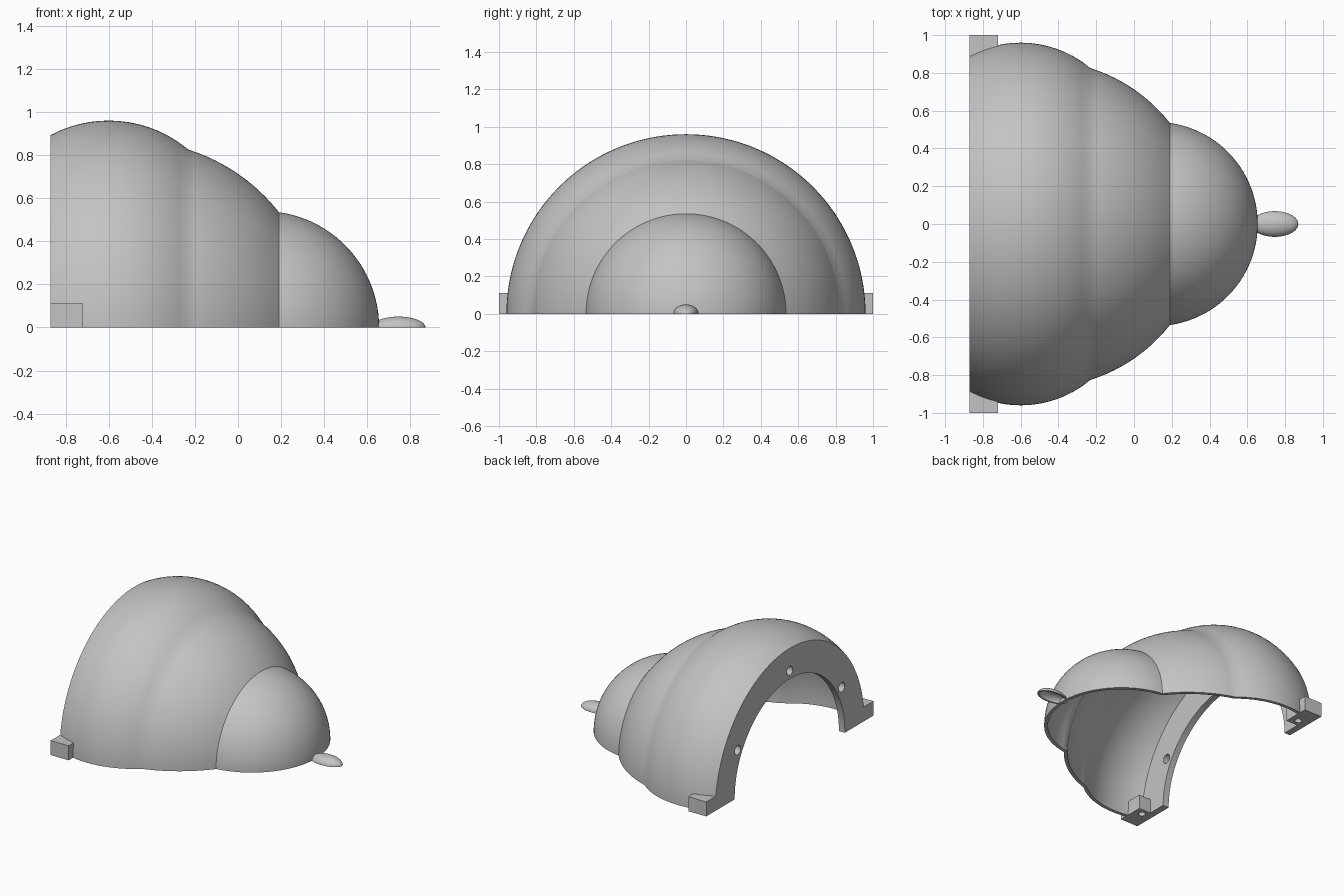
import bpy, bmesh, math
from mathutils import Vector, Matrix

cube = bpy.data.objects.get("Cube")
if cube:
    bpy.data.objects.remove(cube, do_unlink=True)

grey = bpy.data.materials.new("light_grey")
grey.use_nodes = True
COLOUR = (0.55, 0.55, 0.55, 1)
grey.diffuse_color = COLOUR
grey.node_tree.nodes["Principled BSDF"].inputs["Base Color"].default_value = COLOUR

BACK, FLANGE, WALL = -0.87, 0.05, 0.025
JOINTS = (-0.23, 0.19)


def make_object(name, bm):
    bmesh.ops.recalc_face_normals(bm, faces=bm.faces)
    mesh = bpy.data.meshes.new(name)
    bm.to_mesh(mesh)
    bm.free()
    obj = bpy.data.objects.new(name, mesh)
    bpy.context.collection.objects.link(obj)
    mesh.materials.append(grey)
    return obj


def activate(obj):
    bpy.ops.object.select_all(action="DESELECT")
    obj.select_set(True)
    bpy.context.view_layer.objects.active = obj


def half_revolve(name, profile, steps=96, flatten=1.0):
    """Sweep a closed (x, radius) outline half a turn over the x axis."""
    bm = bmesh.new()
    rings = []
    for i in range(steps + 1):
        a = math.pi * i / steps
        rings.append([bm.verts.new((x, r * math.cos(a), r * math.sin(a) * flatten))
                      for x, r in profile])
    n = len(profile)
    for a, b in zip(rings, rings[1:]):
        for j in range(n):
            k = (j + 1) % n
            if profile[j][1] > 0 or profile[k][1] > 0:
                bm.faces.new((a[j], a[k], b[k], b[j]))
    bm.faces.new(rings[0])
    bm.faces.new(rings[-1])
    bmesh.ops.remove_doubles(bm, verts=bm.verts, dist=1e-6)
    return make_object(name, bm)


def cylinder(name, centre, radius, depth, axis):
    bm = bmesh.new()
    turn = Vector((0, 0, 1)).rotation_difference(Vector(axis)).to_matrix().to_4x4()
    bmesh.ops.create_cone(bm, cap_ends=True, segments=24, radius1=radius, radius2=radius,
                          depth=depth, matrix=Matrix.Translation(centre) @ turn)
    obj = make_object(name, bm)
    obj.hide_render = True
    return obj


def cut(obj, cutter):
    activate(obj)
    mod = obj.modifiers.new("hole", "BOOLEAN")
    mod.operation, mod.solver, mod.object = "DIFFERENCE", "EXACT", cutter
    bpy.ops.object.modifier_apply(modifier=mod.name)
    bpy.data.objects.remove(cutter, do_unlink=True)


def smooth(obj):
    activate(obj)
    bpy.ops.object.shade_smooth_by_angle(angle=math.radians(32))


def dome_radius(x, inset):
    """Largest radius among a barrel and two spheres, shrunk by the inset."""
    def arc(centre, size):
        return math.sqrt(max((size - inset) ** 2 - (x - centre) ** 2, 0))
    barrel = 0.385 + arc(-0.6, 0.575) if x < -0.1 else 0
    return max(barrel, arc(-0.49, 0.865), arc(0.115, 0.54))


def dome_line(start, inset):
    """Points from the back to the pole, bunched toward the pole."""
    stops = (start,) + JOINTS
    xs = [a + (b - a) * i / 14 for a, b in zip(stops, stops[1:]) for i in range(14)]
    size = 0.54 - inset
    first = math.acos((JOINTS[1] - 0.115) / size)
    xs += [0.115 + size * math.cos(first * (1 - i / 24)) for i in range(24)]
    return [(x, dome_radius(x, inset)) for x in xs] + [(0.115 + size, 0)]


# Hollow stepped dome with an inward flange at the open end
outline = dome_line(BACK, 0)
outline += reversed(dome_line(BACK + FLANGE, WALL))
outline += [(BACK + FLANGE, 0.66), (BACK, 0.66)]
shell = half_revolve("shell", outline)

# Screw holes through the flange
for degrees in (30, 90, 150):
    a = math.radians(degrees)
    cut(shell, cylinder("flange_cutter",
                        (BACK, 0.72 * math.cos(a), 0.72 * math.sin(a)),
                        0.035, 0.2, (1, 0, 0)))
smooth(shell)

# Small hollow oval tip
def oval(size_x, size_r):
    return [(0.745 + size_x * math.cos(math.pi * i / 24),
             size_r * math.sin(math.pi * i / 24) if 0 < i < 24 else 0) for i in range(25)]

bm_tip = oval(0.125, 0.068) + oval(0.113, 0.056)[::-1]
tip = half_revolve("tip", bm_tip, steps=32, flatten=0.74)
smooth(tip)

# Mounting tabs on both sides, each with a vertical screw hole
for side, name in ((1, "back_tab"), (-1, "front_tab")):
    bm = bmesh.new()
    bmesh.ops.create_cube(bm, size=1, matrix=Matrix.Translation((-0.795, side * 0.9, 0.055))
                          @ Matrix.Diagonal((0.15, 0.2, 0.11, 1)))
    tab = make_object(name, bm)
    cut(tab, cylinder("tab_cutter", (-0.785, side * 0.85, 0.055), 0.025, 0.3, (0, 0, 1)))
    smooth(tab)
